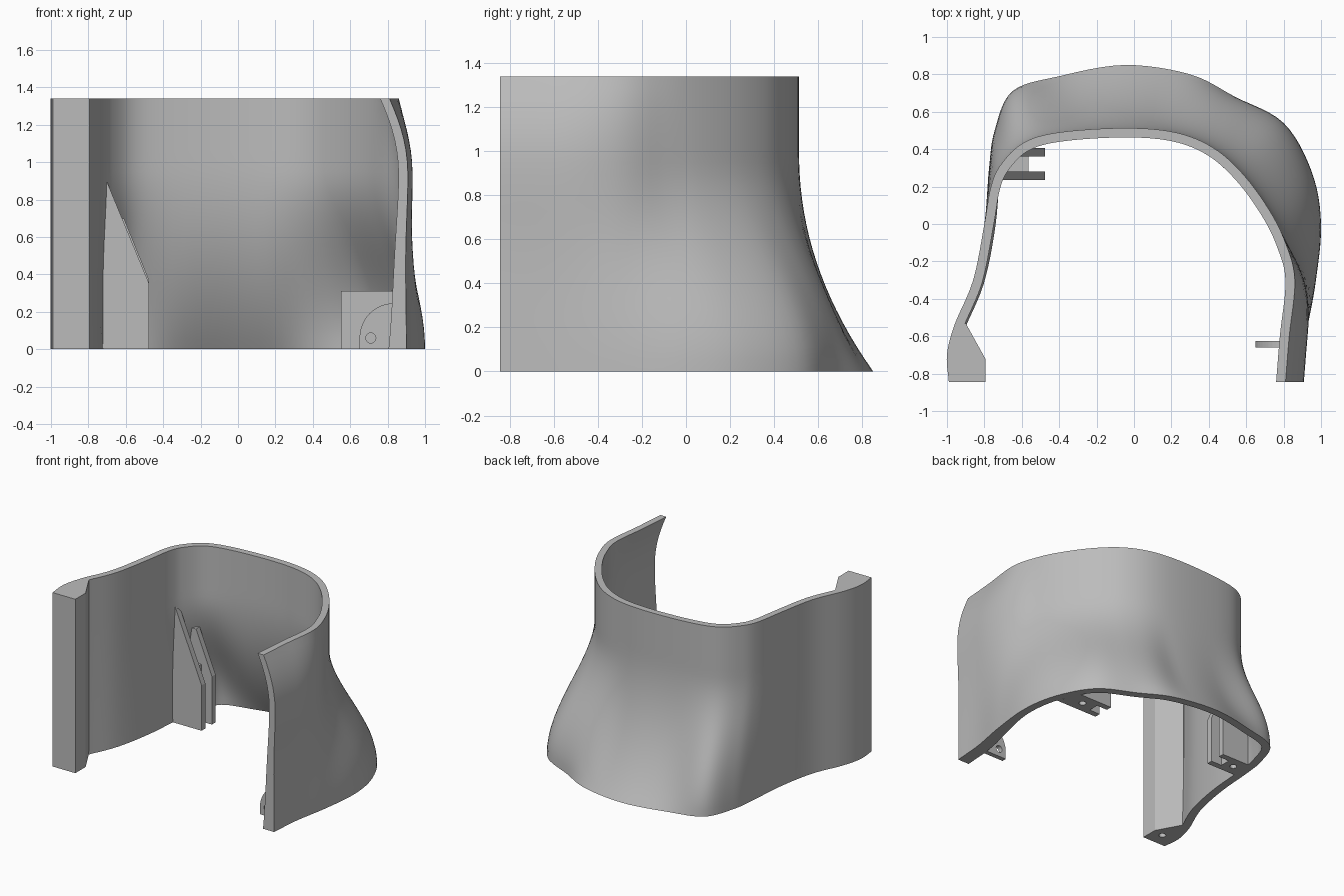
import bpy, bmesh, math
from mathutils import Vector

if "Cube" in bpy.data.objects:
    bpy.data.objects.remove(bpy.data.objects["Cube"])

HEIGHT = 1.34
grey = bpy.data.materials.new("plain grey")
grey.use_nodes = True
colour = (0.5, 0.5, 0.5, 1)
grey.diffuse_color = colour
grey.node_tree.nodes["Principled BSDF"].inputs["Base Color"].default_value = colour


def finish(name, bm):
    bmesh.ops.recalc_face_normals(bm, faces=bm.faces)
    mesh = bpy.data.meshes.new(name)
    bm.to_mesh(mesh)
    bm.free()
    mesh.materials.append(grey)
    obj = bpy.data.objects.new(name, mesh)
    bpy.context.collection.objects.link(obj)
    return obj


def prism(name, outline, start, end, axis="z"):
    """Extrude a flat outline along z (outline in xy) or y (outline in xz)."""
    bm = bmesh.new()
    place = (lambda a, b, h: (a, b, h)) if axis == "z" else (lambda a, b, h: (a, h, b))
    face = bm.faces.new([bm.verts.new(place(a, b, start)) for a, b in outline])
    new = bmesh.ops.extrude_face_region(bm, geom=[face])["geom"]
    shift = Vector(place(0, 0, end - start))
    bmesh.ops.translate(bm, vec=shift, verts=[v for v in new if isinstance(v, bmesh.types.BMVert)])
    return finish(name, bm)


def box(name, x0, x1, y0, y1, z1):
    return prism(name, [(x0, y0), (x1, y0), (x1, y1), (x0, y1)], 0, z1)


def drill(obj, a, b, start, end, axis, radius=0.025):
    ring = [(a + radius * math.cos(i * math.tau / 20), b + radius * math.sin(i * math.tau / 20))
            for i in range(20)]
    cutter = prism(obj.name + "_cutter", ring, start, end, axis)
    mod = obj.modifiers.new("hole", "BOOLEAN")
    mod.operation = "DIFFERENCE"
    mod.object = cutter
    bpy.context.view_layer.objects.active = obj
    bpy.ops.object.modifier_apply(modifier=mod.name)
    bpy.data.objects.remove(cutter)


def ease(value, low, high):
    t = min(1, max(0, (value - low) / (high - low)))
    return t * t * (3 - 2 * t)


# Curved shell: matching outline points at the foot and at the rim
foot = [(-.99, -.845), (-1, -.7), (-.96, -.54), (-.86, -.3), (-.8, 0), (-.775, .3), (-.745, .5),
        (-.65, .71), (-.4, .79), (-.05, .85), (.3, .8), (.54, .68), (.8, .54), (.95, .28),
        (1, 0), (.97, -.32), (.92, -.6), (.9, -.845)]
rim = [(-.99, -.845), (-1, -.7), (-.96, -.54), (-.86, -.3), (-.8, 0), (-.765, .2), (-.71, .32),
       (-.59, .435), (-.4, .49), (-.05, .513), (.22, .49), (.42, .41), (.58, .27), (.72, .08),
       (.81, -.1), (.86, -.3), (.83, -.6), (.81, -.845)]


def smooth_path(points, steps=6):
    p = [Vector(q) for q in points]
    p = [2 * p[0] - p[1]] + p + [2 * p[-1] - p[-2]]
    path = []
    for a, b, c, d in zip(p, p[1:], p[2:], p[3:]):
        for i in range(steps):
            t = i / steps
            path.append(b + (c - a) * t / 2 + (2 * a - 5 * b + 4 * c - d) * t * t / 2
                        + (3 * b - a - 3 * c + d) * t ** 3 / 2)
    return path + [p[-2]]


def section(z):
    """Outer and inner outline of the shell at one height."""
    back_flare = max(0, 1 - z) ** 2.1
    hip_flare = math.cos(math.pi / 2 * min(1, z / .95)) ** 2
    bow = 0.098 * math.sin(math.pi * (z / HEIGHT) ** 1.9)
    outer, thickness = [], []
    for low, high in zip(smooth_path(foot), smooth_path(rim)):
        # The hips stay full for longer than the middle of the back
        hip = ease(abs(low.x + .05), .2, .65)
        p = high.lerp(low, back_flare + (hip_flare - back_flare) * hip)
        front = ease(-p.y, 0, .6) if p.x > 0 else 0
        p.x += bow * front
        outer.append(p)
        thickness.append(.05 + back_flare * (.01 + .035 * front))
    inner = []
    last = len(outer) - 1
    for i, p in enumerate(outer):
        along = outer[min(i + 1, last)] - outer[max(i - 1, 0)]
        normal = Vector((along.y, -along.x)).normalized()
        if i in (0, last):
            normal = Vector((1 if i == 0 else -1, 0))
        inner.append(p + normal * thickness[i])
    return outer + inner[::-1]


bm = bmesh.new()
levels = 24
rings = [[bm.verts.new((p.x, p.y, HEIGHT * k / levels)) for p in section(HEIGHT * k / levels)]
         for k in range(levels + 1)]
count = len(rings[0])
for low, high in zip(rings, rings[1:]):
    for i in range(count):
        j = (i + 1) % count
        bm.faces.new((low[i], low[j], high[j], high[i]))
for ring in (rings[0], rings[-1]):
    for i in range(count // 2 - 1):
        bm.faces.new((ring[i], ring[i + 1], ring[-2 - i], ring[-1 - i]))
shell = finish("curved_shell", bm)
bpy.ops.object.select_all(action="DESELECT")
shell.select_set(True)
bpy.context.view_layer.objects.active = shell
bpy.ops.object.shade_smooth_by_angle(angle=math.radians(35))

# Thick post at the end of one side
post = prism("end_post", [(-.98, -.845), (-.795, -.845), (-.795, -.72), (-.9, -.53),
                          (-.95, -.55), (-.98, -.7)], 0, HEIGHT)
drill(post, -.88, -.74, -.1, .15, "z")

# Paired tall fins and the block between them
prism("tall_fin_front", [(-.745, 0), (-.475, 0), (-.475, .35), (-.715, .93), (-.73, .93)],
      .235, .28, "y")
prism("tall_fin_back", [(-.735, 0), (-.475, 0), (-.475, .37), (-.61, .7), (-.645, .7),
                        (-.7, .35)], .36, .405, "y")
block = box("fin_block", -.72, -.565, .28, .36, .44)
drill(block, -.64, .32, -.1, .15, "z")

# Paired low plates on the other side, joined by a floor
for name, y, reach in (("low_plate_front", .235, .93), ("low_plate_back", .36, .86)):
    prism(name, [(.55, 0), (reach, 0), (reach - .1, .31), (.55, .31)], y, y + .045, "y")
floor = box("plate_floor", .64, .88, .28, .36, .06)
drill(floor, .74, .32, -.1, .2, "z")

# Rounded mounting tab near the open end
arc = [(.83 - .18 * math.cos(i * math.pi / 24), .06 + .185 * math.sin(i * math.pi / 24))
       for i in range(13)]
tab = prism("mounting_tab", [(.83, 0), (.65, 0)] + arc, -.66, -.625, "y")
drill(tab, .71, .06, -.8, -.5, "y", .027)
